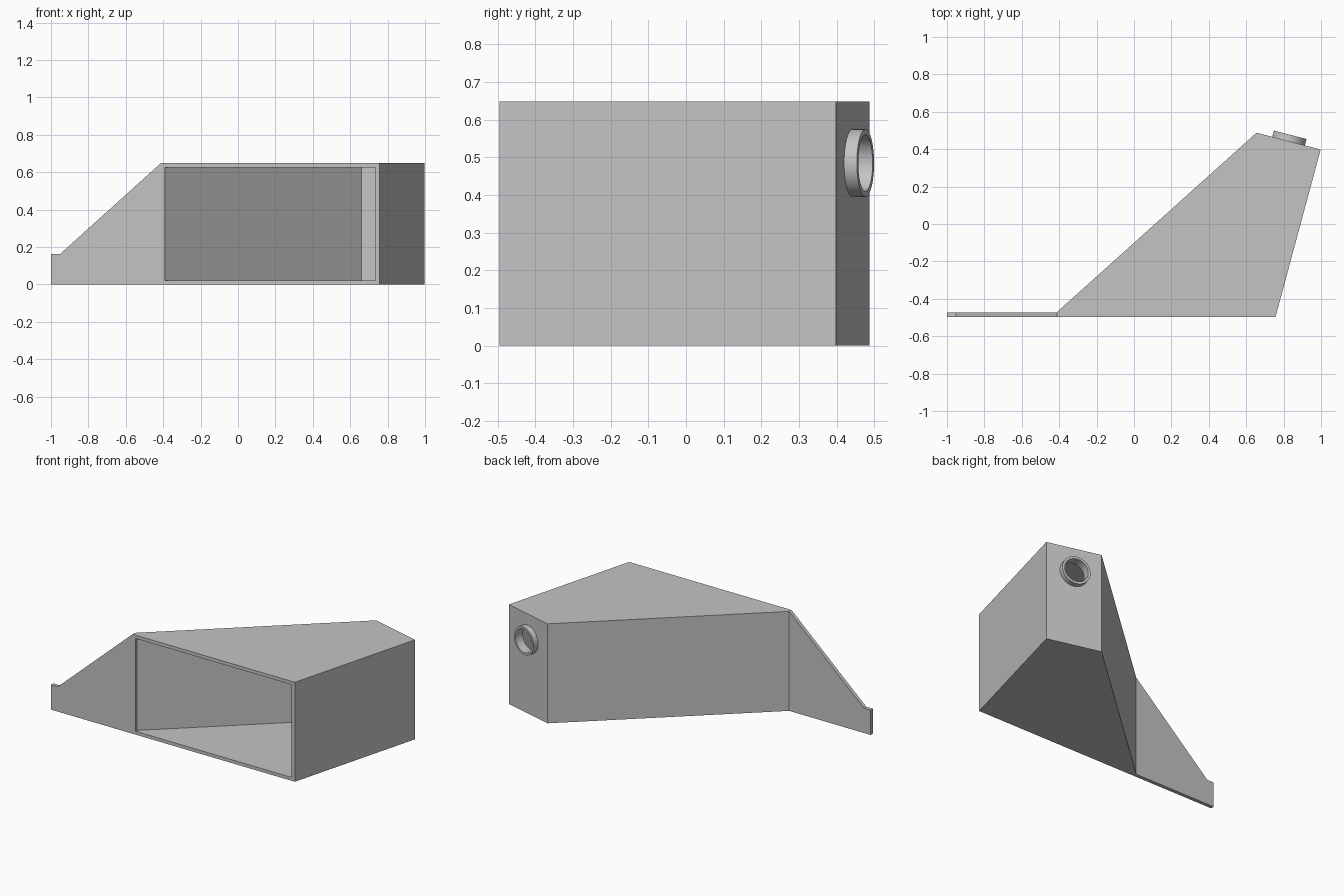
import bpy, bmesh, math
from mathutils import Vector, Matrix
from mathutils.geometry import intersect_line_line_2d, intersect_line_line

cube = bpy.data.objects.get("Cube")
if cube:
    bpy.data.objects.remove(cube)

HEIGHT, WALL = 0.648, 0.022
FRONT, BACK_OF_FLANGE = -0.496, -0.472

grey = bpy.data.materials.new("plain grey")
grey.use_nodes = True
colour = (0.55, 0.55, 0.55, 1)
grey.diffuse_color = colour
grey.node_tree.nodes["Principled BSDF"].inputs["Base Color"].default_value = colour


def prism(name, points, shift):
    """Extrude a closed outline of 3D points along shift."""
    bm = bmesh.new()
    face = bm.faces.new([bm.verts.new(p) for p in points])
    top = bmesh.ops.extrude_face_region(bm, geom=[face])["geom"]
    bmesh.ops.translate(bm, vec=shift, verts=[v for v in top if isinstance(v, bmesh.types.BMVert)])
    bmesh.ops.recalc_face_normals(bm, faces=bm.faces)
    return make_object(name, bm)


def cylinder(name, radius, start, end, axis, centre):
    """Cylinder along axis between two distances from centre."""
    bm = bmesh.new()
    place = Matrix.Translation(centre + axis * (start + end) / 2) @ axis.to_track_quat("Z", "Y").to_matrix().to_4x4()
    bmesh.ops.create_cone(bm, cap_ends=True, segments=48, radius1=radius, radius2=radius,
                          depth=end - start, matrix=place)
    return make_object(name, bm)


def make_object(name, bm):
    mesh = bpy.data.meshes.new(name)
    bm.to_mesh(mesh)
    bm.free()
    mesh.materials.append(grey)
    obj = bpy.data.objects.new(name, mesh)
    bpy.context.collection.objects.link(obj)
    return obj


def combine(target, tool, operation):
    """Apply a boolean and discard the tool."""
    mod = target.modifiers.new(operation, "BOOLEAN")
    mod.operation, mod.object, mod.solver = operation, tool, "EXACT"
    bpy.context.view_layer.objects.active = target
    bpy.ops.object.modifier_apply(modifier=mod.name)
    bpy.data.objects.remove(tool)


def inner_line(a, b):
    """Wall line moved inward (outline runs anticlockwise)."""
    d = (b - a).normalized()
    n = Vector((-d.y, d.x, 0)) * WALL
    return a + n, b + n


def meet(first, second):
    return intersect_line_line(*first, *second)[0]


# Hollow duct body, open at the front
front_left = Vector((-0.413, FRONT, 0))
front_right = Vector((0.757, FRONT, 0))
back_right = Vector((0.998, 0.398, 0))
back_left = Vector((0.655, 0.488, 0))
flange_joint = Vector((-0.413, BACK_OF_FLANGE, 0))
body = prism("duct_body", [front_left, front_right, back_right, back_left, flange_joint], (0, 0, HEIGHT))

right = inner_line(front_right, back_right)
end = inner_line(back_right, back_left)
slope = inner_line(back_left, flange_joint)
left = inner_line(flange_joint, front_left)
mouth = (Vector((-1, -0.6, 0)), Vector((1, -0.6, 0)))
inside = [meet(mouth, right), meet(right, end), meet(end, slope), meet(slope, left), meet(left, mouth)]
lift = Vector((0, 0, WALL))
cavity = prism("cavity_cutter", [p + lift for p in inside], (0, 0, HEIGHT - 2 * WALL))
combine(body, cavity, "DIFFERENCE")

# Round spout on the end wall, bored through into the duct
along = (back_left - back_right).normalized()
outward = Vector((along.y, -along.x, 0))
centre = (back_left + back_right) / 2 + Vector((0, 0, 0.485))
combine(body, cylinder("spout", 0.09, -0.01, 0.035, outward, centre), "UNION")
combine(body, cylinder("bore_cutter", 0.075, -0.08, 0.08, outward, centre), "DIFFERENCE")

# Thin side flange tapering down to a short tab
outline = [(-1, 0), (-0.413, 0), (-0.413, HEIGHT), (-0.952, 0.162), (-1, 0.162)]
flange = prism("side_flange", [(x, FRONT, z) for x, z in outline], (0, BACK_OF_FLANGE - FRONT, 0))

for obj in (body, flange):
    bpy.ops.object.select_all(action="DESELECT")
    obj.select_set(True)
    bpy.context.view_layer.objects.active = obj
    bpy.ops.object.shade_smooth_by_angle(angle=math.radians(30))
